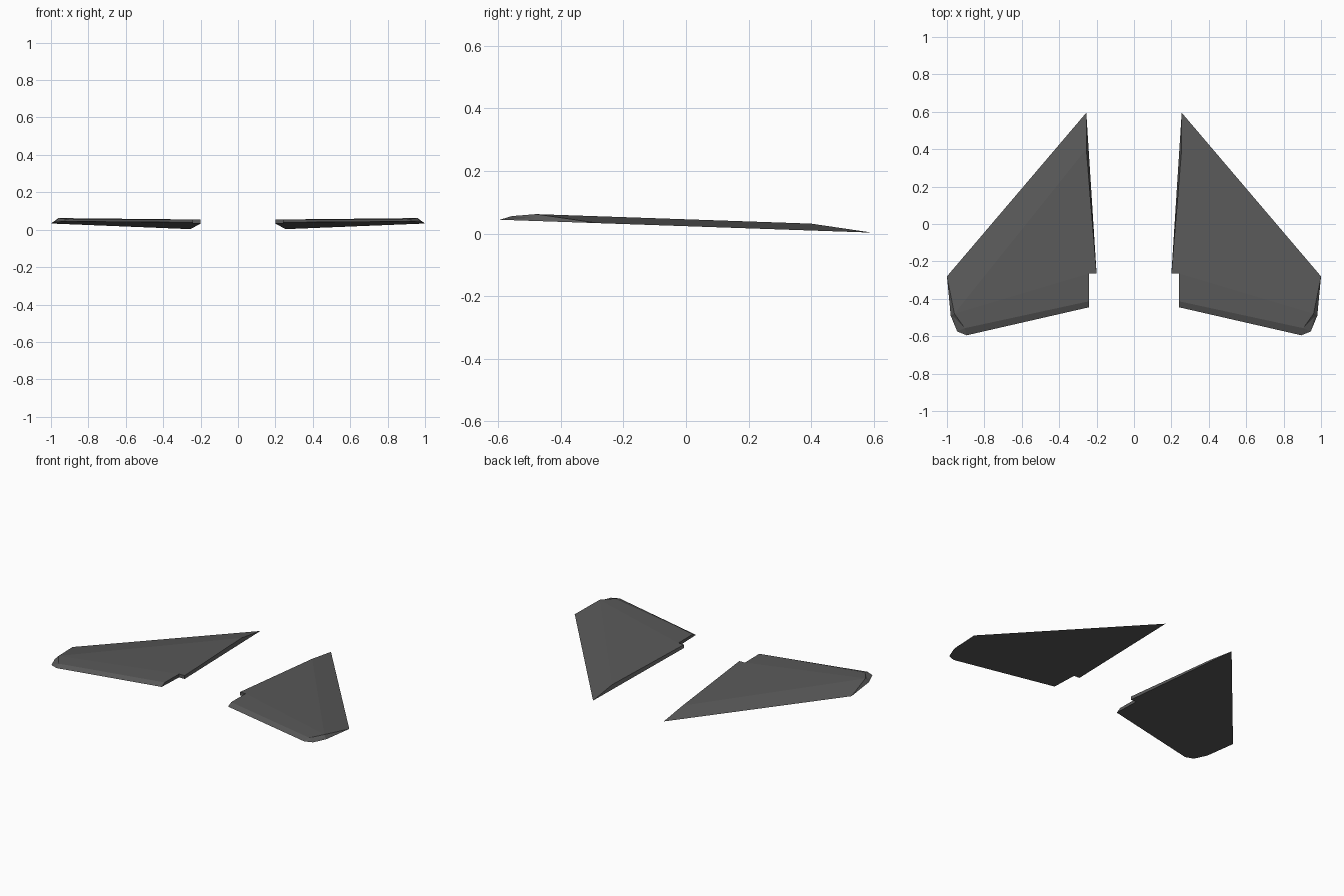
import bpy, bmesh

if "Cube" in bpy.data.objects:
    bpy.data.objects.remove(bpy.data.objects["Cube"])

# Lower outline of the right wing (x, y), from the nose clockwise
BOTTOM = [(0.255, 0.595), (1.0, -0.28), (0.98, -0.49), (0.945, -0.575),
          (0.895, -0.595), (0.24, -0.445), (0.24, -0.265), (0.20, -0.265)]
# Upper outline: x, y, thickness above the sloping underside
TOP = [(0.255, 0.40, 0.022), (0.96, -0.48, 0.022), (0.905, -0.557, 0.013),
       (0.24, -0.413, 0.018), (0.24, -0.265, 0.022), (0.20, -0.265, 0.022),
       (0.963, -0.497, 0.010)]
# Facets; 0-7 are the lower outline, 8 onward the upper one
FACES = [
    (7, 6, 5, 4, 3, 2, 1, 0),            # flat underside
    (13, 8, 9, 12), (12, 9, 10, 11),     # upper skin and flap
    (0, 1, 9, 8),                        # leading edge bevel
    (1, 2, 9), (2, 14, 9), (9, 14, 10),  # wing tip with small step
    (2, 3, 14), (3, 10, 14), (3, 4, 10),
    (4, 5, 11, 10),                      # trailing edge bevel
    (5, 6, 12, 11), (6, 7, 13, 12),      # root notch
    (7, 0, 8, 13),                       # root side
]


def underside(y):
    return 0.0235 - 0.0345 * y


def make_wing(name, side):
    bm = bmesh.new()
    points = [(x, y, 0) for x, y in BOTTOM] + TOP
    verts = [bm.verts.new((side * x, y, underside(y) + h)) for x, y, h in points]
    for face in FACES:
        bm.faces.new([verts[i] for i in face])
    bmesh.ops.recalc_face_normals(bm, faces=bm.faces)
    mesh = bpy.data.meshes.new(name)
    bm.to_mesh(mesh)
    bm.free()
    obj = bpy.data.objects.new(name, mesh)
    bpy.context.collection.objects.link(obj)
    # Dark grey paint
    mesh.materials.append(paint)


paint = bpy.data.materials.new("dark_grey")
paint.diffuse_color = (0.1, 0.1, 0.1, 1)
paint.use_nodes = True
paint.node_tree.nodes["Principled BSDF"].inputs["Base Color"].default_value = paint.diffuse_color

for name, side in (("right_wing", 1), ("left_wing", -1)):
    make_wing(name, side)
